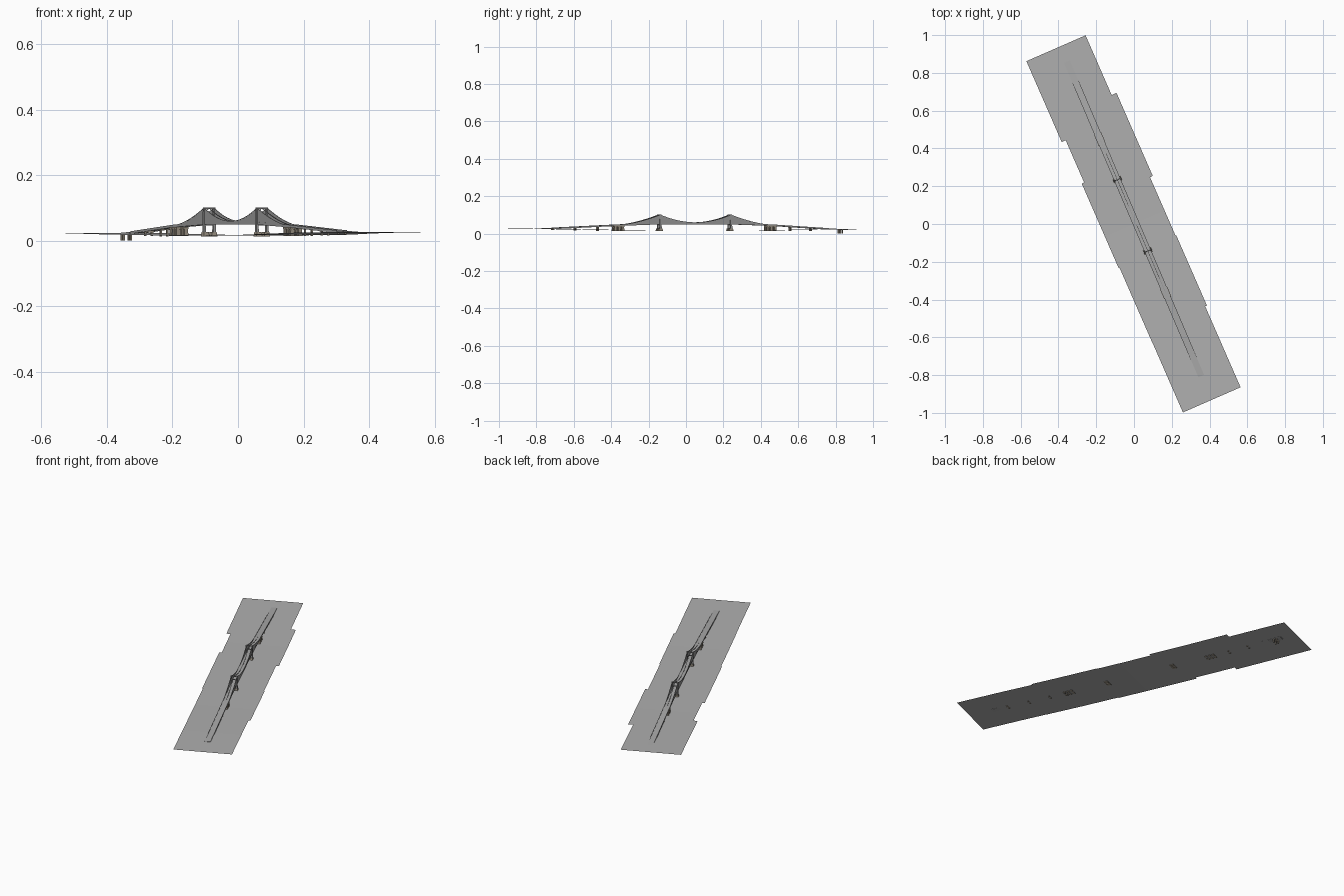
import bpy, bmesh, math
from mathutils import Matrix

cube = bpy.data.objects.get("Cube")
if cube:
    bpy.data.objects.remove(cube, do_unlink=True)

# Local frame: x across the bridge, y along it
SITE = Matrix.Rotation(math.radians(23.6), 4, 'Z')
BRIDGE = SITE @ Matrix.Translation((0.011, 0, 0)) @ Matrix.Rotation(-0.008, 4, 'Z')
HALF = 0.0165
TOWERS = (-0.16, 0.25)
MID = sum(TOWERS) / 2
ANCHORS = (-0.40, 0.485)


def material(name, rgb):
    m = bpy.data.materials.new(name)
    m.use_nodes = True
    m.diffuse_color = (*rgb, 1)
    m.node_tree.nodes["Principled BSDF"].inputs["Base Color"].default_value = (*rgb, 1)
    return m


GROUND = material("ground grey", (0.43, 0.43, 0.43))
ROAD = material("road grey", (0.40, 0.40, 0.40))
STEEL = material("steel grey", (0.33, 0.33, 0.33))
STONE = material("pier stone", (0.33, 0.29, 0.23))


def finish(name, bm, mat, frame=BRIDGE, normals=True):
    if normals:
        bmesh.ops.recalc_face_normals(bm, faces=bm.faces)
    bm.transform(frame)
    mesh = bpy.data.meshes.new(name)
    bm.to_mesh(mesh)
    bm.free()
    mesh.materials.append(mat)
    bpy.context.collection.objects.link(bpy.data.objects.new(name, mesh))


def block(bm, x, y, z0, z1, sx, sy, flare=1.0):
    """Upright block whose foot is widened by flare."""
    ret = bmesh.ops.create_cube(bm, size=1)
    for v in ret["verts"]:
        k = flare if v.co.z < 0 else 1
        v.co = (x + v.co.x * sx * k, y + v.co.y * sy * k, z1 if v.co.z > 0 else z0)


def sweep(bm, x, width, tops, bottoms):
    """Solid strip along y between a top and a bottom profile."""
    rings = []
    for (y, zt), (_, zb) in zip(tops, bottoms):
        corners = ((-1, zb), (1, zb), (1, zt), (-1, zt))
        rings.append([bm.verts.new((x + s * width / 2, y, z)) for s, z in corners])
    for a, b in zip(rings, rings[1:]):
        for i in range(4):
            j = (i + 1) % 4
            bm.faces.new((a[i], a[j], b[j], b[i]))
    bm.faces.new(rings[0])
    bm.faces.new(rings[-1])


def interpolate(points, y):
    for (a, za), (b, zb) in zip(points, points[1:]):
        if y <= b:
            return za + (zb - za) * max(0, y - a) / (b - a)
    return points[-1][1]


def ground_z(y):
    return interpolate([(-1.02, .026), (-.75, .024), (-.4, .018), (0, .016),
                        (.45, .017), (.75, .021), (1.02, .024)], y)


def deck_z(y):
    return interpolate([(-.88, .027), (-.75, .031), (-.4, .047), (-.16, .055),
                        (.25, .055), (.485, .047), (.8, .028), (.93, .023)], y)


def cable_z(y):
    if TOWERS[0] <= y <= TOWERS[1]:
        t = (y - MID) / (TOWERS[1] - MID)
        return 0.060 + 0.041 * t * t
    side = 0 if y < MID else 1
    t = abs(y - ANCHORS[side]) / abs(TOWERS[side] - ANCHORS[side])
    return 0.048 + 0.053 * t ** 1.6


def span(a, b, n):
    return [a + (b - a) * i / n for i in range(n + 1)]


# Ground: stepped strips, each side with its own outline
left = [(-1.018, -.162), (-.62, -.163), (-.18, -.168), (.307, -.154), (.551, -.177)]
right = [(-1.018, .171), (-.55, .181), (-.145, .177), (.193, .193), (.673, .165)]


def step(table, y):
    return [x for start, x in table if start <= y][-1]


cuts = sorted({y for y, _ in left + right} | {1.018, -.75, -.4, 0, .45, .75})
bm = bmesh.new()
for a, b in zip(cuts, cuts[1:]):
    m = (a + b) / 2
    l, r = step(left, m), step(right, m)
    bm.faces.new([bm.verts.new((x, y, ground_z(y)))
                  for x, y in ((l, a), (r, a), (r, b), (l, b))])
finish("ground", bm, GROUND, SITE, normals=False)

# Road deck and its low parapets
ys = span(-.88, .93, 60)
bm = bmesh.new()
sweep(bm, 0, HALF * 2, [(y, deck_z(y)) for y in ys], [(y, deck_z(y) - .004) for y in ys])
finish("road_deck", bm, ROAD)
ys = span(-.78, .82, 60)
bm = bmesh.new()
for s in (-1, 1):
    sweep(bm, s * HALF, .002, [(y, deck_z(y) + .002) for y in ys],
          [(y, deck_z(y) - .006) for y in ys])
finish("deck_girders", bm, STEEL)

# Hanger curtains and main cables
curtains, cables = bmesh.new(), bmesh.new()
for a, b in ((ANCHORS[0], TOWERS[0]), TOWERS, (TOWERS[1], ANCHORS[1])):
    top = [(y, cable_z(y)) for y in span(a, b, 24)]
    for x in (-HALF, 0, HALF):
        sweep(cables, x, .002, top, [(y, z - .002) for y, z in top])
        if x:
            sweep(curtains, x, .0008, [(y, z - .001) for y, z in top],
                  [(y, min(deck_z(y), z - .0012)) for y, z in top])
finish("hanger_curtains", curtains, STEEL)
finish("main_cables", cables, STEEL)

# Towers with legs, crossbeams and footings
legs, feet = bmesh.new(), bmesh.new()
for y in TOWERS:
    for s in (-1, 1):
        block(legs, s * HALF, y, .024, .102, .005, .008, 1.5)
        block(feet, s * .013, y, .013, .026, .016, .020, 1.2)
    for z in (.046, .076, .097):
        block(legs, 0, y, z, z + .004, HALF * 2, .005)
finish("tower_legs", legs, STEEL)
finish("tower_footings", feet, STONE)

# Cable anchorages: clusters of heavy piers under a cap
bm = bmesh.new()
for y in ANCHORS:
    for dy in (-.022, 0, .022):
        for s in (-1, 1):
            block(bm, s * .013, y + dy, .014, deck_z(y + dy) - .006, .011, .011, 1.2)
    block(bm, 0, y, deck_z(y) - .012, deck_z(y) - .005, .04, .056)
finish("anchorages", bm, STONE)

# Approach piers, paired columns under a crosshead
bm = bmesh.new()
for y in (-.78, -.65, -.52, .60, .72):
    for s in (-1, 1):
        block(bm, s * .011, y, ground_z(y) - .006, deck_z(y) - .004, .005, .007)
    block(bm, 0, y, deck_z(y) - .007, deck_z(y) - .003, .034, .009)
for y in (.885, .90):
    for s in (-1, 1):
        block(bm, s * .012, y, 0, deck_z(y) - .003, .006, .006)
finish("approach_piers", bm, STONE)
